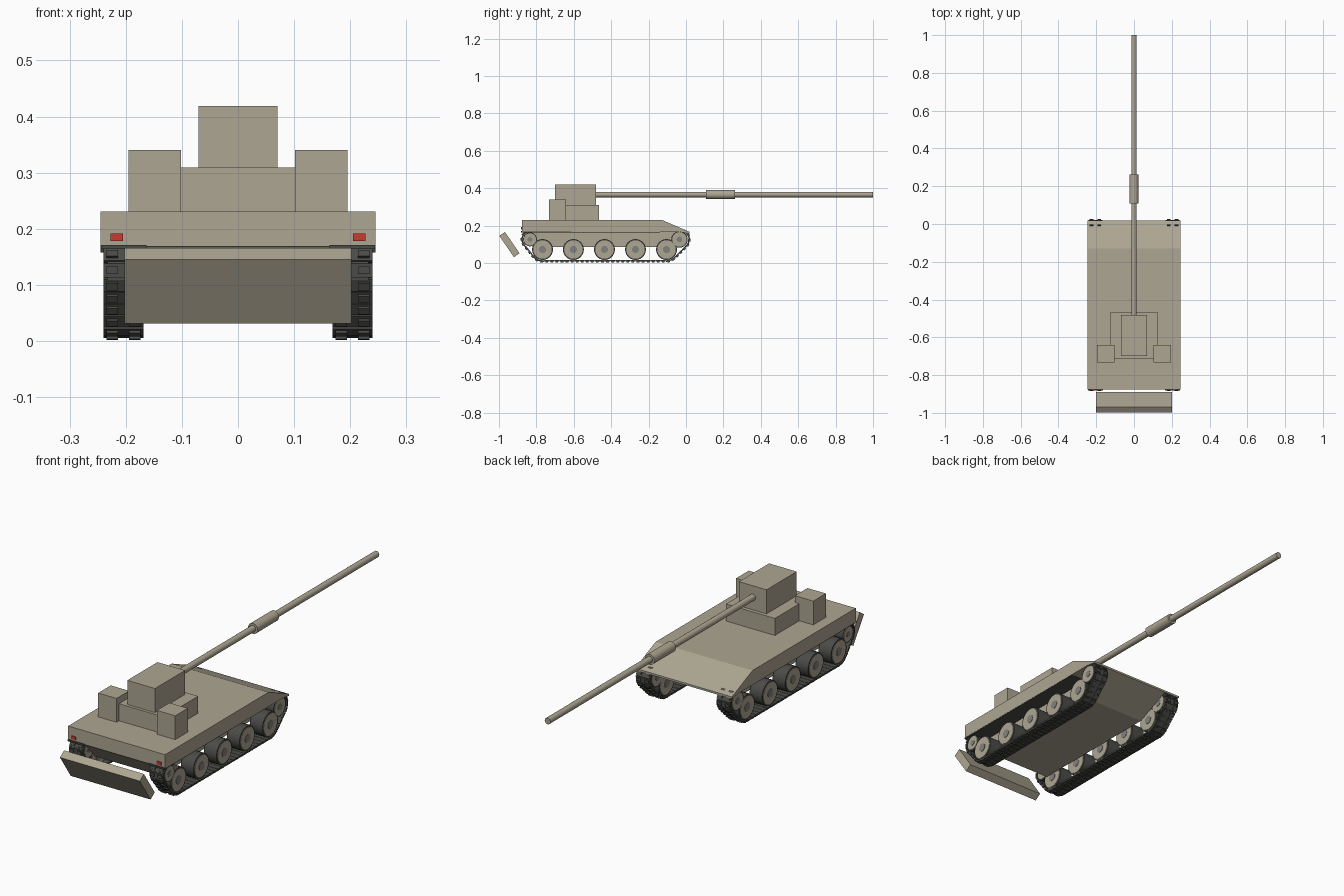
import bpy, bmesh, math
from mathutils import Matrix, Vector

if "Cube" in bpy.data.objects:
    bpy.data.objects.remove(bpy.data.objects["Cube"])


def material(name, rgb):
    m = bpy.data.materials.new(name)
    m.diffuse_color = (*rgb, 1)
    m.use_nodes = True
    m.node_tree.nodes["Principled BSDF"].inputs["Base Color"].default_value = m.diffuse_color
    return m


TAN = material("tan_paint", (0.42, 0.38, 0.29))
RUBBER = material("dark_rubber", (0.07, 0.07, 0.065))
STEEL = material("hub_steel", (0.22, 0.22, 0.21))
RED = material("red_lens", (0.6, 0.04, 0.03))


def finish(bm, name, mat, smooth=False):
    bmesh.ops.recalc_face_normals(bm, faces=bm.faces)
    mesh = bpy.data.meshes.new(name)
    bm.to_mesh(mesh)
    bm.free()
    mesh.materials.append(mat)
    ob = bpy.data.objects.new(name, mesh)
    bpy.context.collection.objects.link(ob)
    if smooth:
        bpy.ops.object.select_all(action='DESELECT')
        ob.select_set(True)
        bpy.context.view_layer.objects.active = ob
        bpy.ops.object.shade_smooth_by_angle(angle=math.radians(35))
    return ob


def box(name, x, y, z, mat=TAN):
    bm = bmesh.new()
    size = [r[1] - r[0] for r in (x, y, z)]
    mid = [(r[0] + r[1]) / 2 for r in (x, y, z)]
    bmesh.ops.create_cube(bm, size=1, matrix=Matrix.Translation(mid) @ Matrix.Diagonal((*size, 1)))
    return finish(bm, name, mat)


def extrude_profile(name, pts, half_width, mat=TAN):
    """Side profile (y, z) extruded symmetrically across x."""
    bm = bmesh.new()
    face = bm.faces.new([bm.verts.new((-half_width, y, z)) for y, z in pts])
    ext = bmesh.ops.extrude_face_region(bm, geom=[face])
    moved = [g for g in ext["geom"] if isinstance(g, bmesh.types.BMVert)]
    bmesh.ops.translate(bm, verts=moved, vec=(2 * half_width, 0, 0))
    return finish(bm, name, mat)


def cylinder(name, centre, radius, length, axis, mat, sides=24):
    rot = Matrix.Rotation(math.pi / 2, 4, 'Y' if axis == 'X' else 'X')
    bm = bmesh.new()
    bmesh.ops.create_cone(bm, cap_ends=True, segments=sides, radius1=radius, radius2=radius,
                          depth=length, matrix=Matrix.Translation(centre) @ rot)
    return finish(bm, name, mat, smooth=True)


# Hull
extrude_profile("upper_hull", [(-0.877, 0.168), (-0.877, 0.231), (-0.13, 0.231),
                               (0.018, 0.167), (0.018, 0.158), (-0.03, 0.165)], 0.245)
extrude_profile("lower_hull", [(-0.872, 0.17), (-0.80, 0.085), (-0.15, 0.085),
                               (0.017, 0.158), (-0.03, 0.175)], 0.165)

# Recoil spade
extrude_profile("rear_spade", [(-0.998, 0.145), (-0.968, 0.166), (-0.89, 0.052), (-0.92, 0.031)], 0.202)

# Gun mount and side boxes
box("turret_base", (-0.124, 0.124), (-0.714, -0.465), (0.23, 0.309))
box("gun_housing", (-0.07, 0.07), (-0.70, -0.482), (0.308, 0.419))

# Gun barrel
cylinder("gun_barrel", (0, 0.255, 0.366), 0.0145, 1.49, 'Y', TAN)
cylinder("barrel_sleeve", (0, 0.185, 0.366), 0.024, 0.155, 'Y', TAN)

# Track path: outline around all wheels as (y, z) points
FRONT, REAR = (-0.035, 0.126), (-0.834, 0.126)
ROAD_Y = [-0.767, -0.602, -0.436, -0.270, -0.104]
ROAD_Z = 0.072


def convex(points):
    def chain(pts):
        out = []
        for p in pts:
            while len(out) > 1 and (out[-1] - out[-2]).cross(p - out[-2]) <= 0:
                out.pop()
            out.append(p)
        return out[:-1]
    pts = sorted(points, key=lambda p: (p.x, p.y))
    return chain(pts) + chain(pts[::-1])


def resample(loop, count):
    segs = list(zip(loop, loop[1:] + loop[:1]))
    total = sum((b - a).length for a, b in segs)
    result, walked, k = [], 0.0, 0
    for a, b in segs:
        length = (b - a).length
        while k < count and k * total / count <= walked + length:
            result.append(a.lerp(b, (k * total / count - walked) / length))
            k += 1
        walked += length
    return result


circles = [(FRONT, 0.051), (REAR, 0.042), ((ROAD_Y[0], ROAD_Z), 0.061), ((ROAD_Y[-1], ROAD_Z), 0.061)]
outline = convex([Vector((c[0] + r * math.cos(a), c[1] + r * math.sin(a)))
                  for c, r in circles for a in [math.tau * i / 48 for i in range(48)]])
LINKS = 72
path = resample(outline, LINKS)


def track(name, side):
    bm = bmesh.new()
    for i, p in enumerate(path):
        t = (path[(i + 1) % LINKS] - path[i - 1]).normalized()
        frame = Matrix(((1, 0, 0, side * 0.204), (0, t.x, t.y, p.x),
                        (0, t.y, -t.x, p.y), (0, 0, 0, 1)))
        # shoe plate, hinge bar, two road pads
        for x, y, z, sx, sy, sz in ((0, 0, 0, 0.072, 0.025, 0.008),
                                    (0, 0.0145, -0.001, 0.058, 0.006, 0.004),
                                    (side * 0.020, 0, 0.006, 0.021, 0.014, 0.006),
                                    (-side * 0.020, 0, 0.006, 0.021, 0.014, 0.006)):
            bmesh.ops.create_cube(bm, size=1, matrix=frame @ Matrix.Translation((x, y, z))
                                  @ Matrix.Diagonal((sx, sy, sz, 1)))
    finish(bm, name, RUBBER)


def wheel(name, side, y, z, radius):
    x = side * 0.203
    cylinder(name + "_tyre", (x, y, z), radius, 0.064, 'X', RUBBER)
    cylinder(name + "_disc", (x, y, z), radius * 0.88, 0.068, 'X', TAN)
    cylinder(name + "_hub", (x, y, z), radius * 0.34, 0.072, 'X', STEEL, 16)


# Running gear, boxes and lights on both sides
for label, s in (("left", -1), ("right", 1)):
    def span(a, b):
        return tuple(sorted((s * a, s * b)))
    track(label + "_track", s)
    for n, y in enumerate(ROAD_Y):
        wheel(f"{label}_road_wheel_{n + 1}", s, y, ROAD_Z, 0.056)
    wheel(label + "_drive_wheel", s, *FRONT, 0.044)
    wheel(label + "_idler_wheel", s, *REAR, 0.037)
    box(label + "_equipment_box", span(0.102, 0.195), (-0.732, -0.641), (0.23, 0.34))
    box(label + "_tail_light", span(0.205, 0.227), (-0.881, -0.87), (0.178, 0.192), RED)
    box(label + "_mudguard_strip", span(0.163, 0.244), (-0.882, -0.14), (0.164, 0.171), RUBBER)
